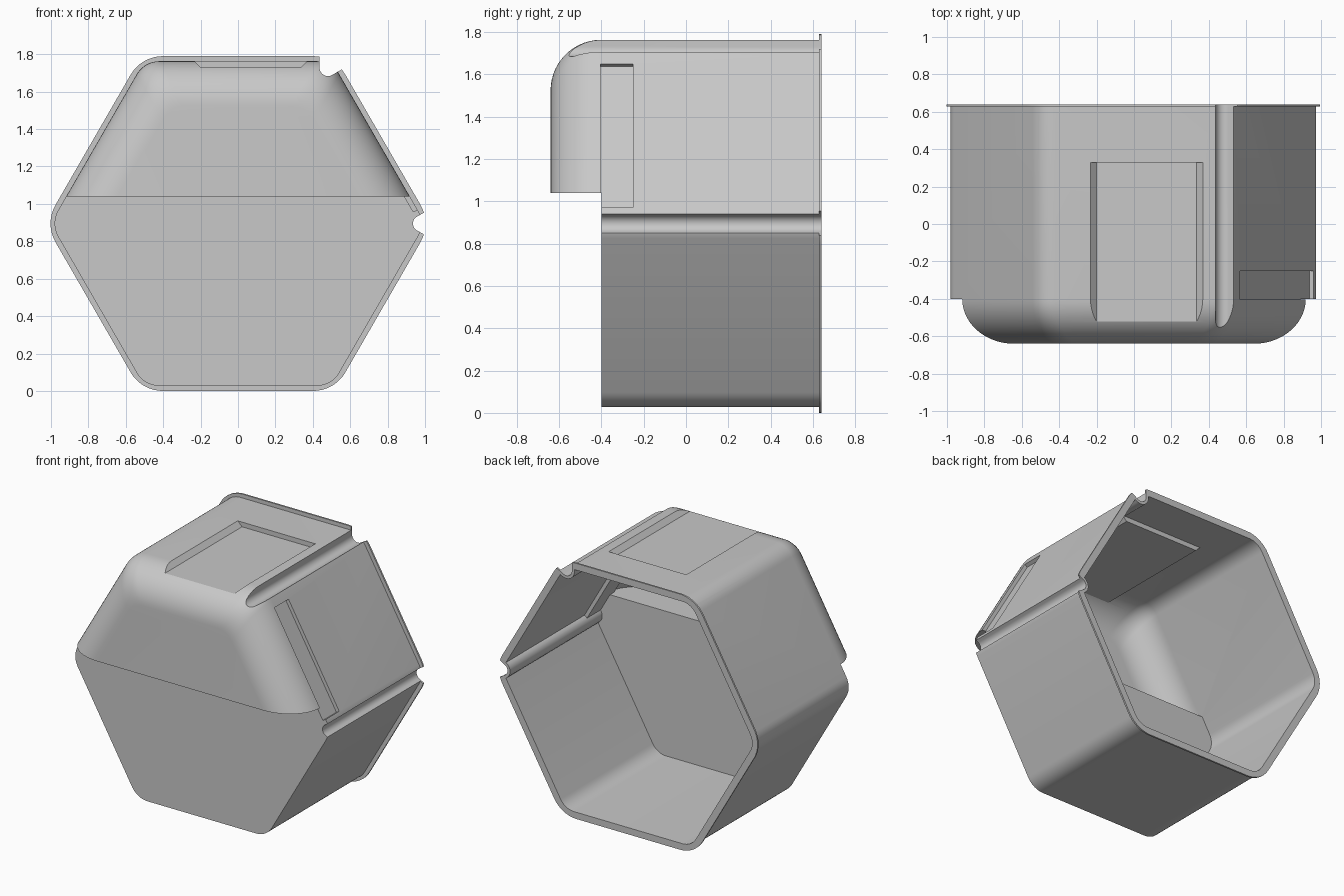
import bpy, bmesh
from math import sin, cos, pi, radians

cube = bpy.data.objects.get("Cube")
if cube:
    bpy.data.objects.remove(cube, do_unlink=True)

CZ = 0.895        # height of the hexagon centre
BODY = 0.868      # centre to flat side of the body
WALL = 0.02       # shell thickness
FRONT = -0.40     # plane of the lower front wall
DOME = 0.24       # fillet radius of the upper bulge
SHELF = 1.04      # underside of the bulge

grey = bpy.data.materials.new("plain grey")
grey.use_nodes = True
grey.diffuse_color = (0.58, 0.58, 0.58, 1)
grey.node_tree.nodes["Principled BSDF"].inputs["Base Color"].default_value = (0.58, 0.58, 0.58, 1)


def loft(name, rings):
    """Closed solid through rings of (x, y, z) points."""
    bm = bmesh.new()
    loops = [[bm.verts.new(p) for p in ring] for ring in rings]
    n = len(loops[0])
    for a, b in zip(loops, loops[1:]):
        for i in range(n):
            j = (i + 1) % n
            bm.faces.new((a[i], a[j], b[j], b[i]))
    bm.faces.new(loops[0])
    bm.faces.new(loops[-1])
    bmesh.ops.recalc_face_normals(bm, faces=bm.faces)
    mesh = bpy.data.meshes.new(name)
    bm.to_mesh(mesh)
    bm.free()
    mesh.materials.append(grey)
    obj = bpy.data.objects.new(name, mesh)
    bpy.context.collection.objects.link(obj)
    return obj


def prism(name, outline, y0, y1):
    return loft(name, [[(x, y, z) for x, z in outline] for y in (y0, y1)])


def hexagon(apothem, r, steps=8):
    """Rounded hexagon outline in x and z."""
    pts = []
    d = (apothem - r) / cos(pi / 6)
    for k in range(6):
        a = k * pi / 3
        for i in range(steps + 1):
            b = a + pi / 3 * (i / steps - 0.5)
            pts.append((d * cos(a) + r * cos(b), CZ + d * sin(a) + r * sin(b)))
    return pts


def combine(target, tool, operation="DIFFERENCE"):
    mod = target.modifiers.new("combine", "BOOLEAN")
    mod.operation = operation
    mod.solver = "EXACT"
    mod.object = tool
    bpy.context.view_layer.objects.active = target
    bpy.ops.object.modifier_apply(modifier=mod.name)
    bpy.data.objects.remove(tool, do_unlink=True)


def groove(angle, depth, r, grow):
    """Round channel along a corner, with walls square to both sides."""
    a = radians(angle)
    d = BODY / cos(pi / 6) - depth
    cx, cz = d * cos(a), CZ + d * sin(a)
    r += grow
    arc = [a + radians(120 + 120 * i / 16) for i in range(17)]
    pts = [(cx + r * cos(b), cz + r * sin(b)) for b in arc]
    for end, turn in ((pts[-1], -pi / 6), (pts[0], pi / 6)):
        pts.append((end[0] + 0.2 * cos(a + turn), end[1] + 0.2 * sin(a + turn)))
    return prism("groove_cutter", pts, -1, 1)


def top_recess(grow):
    floor, left, right = 1.73 - grow, -0.20 - grow, 0.335 + grow
    rise = 0.08
    pts = [(left, floor), (right, floor), (right + rise, floor + rise), (left - rise, floor + rise)]
    return prism("recess_cutter", pts, -0.8, 0.33 + grow)


def side_slot(grow):
    n, t = (cos(pi / 6), sin(pi / 6)), (-sin(pi / 6), cos(pi / 6))
    corners = [(0.843 - grow, -0.415 - grow), (0.95, -0.415 - grow),
               (0.95, 0.37 + grow), (0.843 - grow, 0.37 + grow)]
    pts = [(n[0] * d + t[0] * s, CZ + n[1] * d + t[1] * s) for d, s in corners]
    return prism("slot_cutter", pts, -0.405 - grow, -0.25 + grow)


def solid(name, grow, back):
    """Hexagonal body with a filleted bulge above the shelf, shrunk by grow."""
    rad, ap, r = DOME - grow, BODY - grow, 0.14 - grow
    stations = [(back, 0)]
    for i in range(15):
        a = i / 14 * pi / 2
        stations.append((FRONT - rad * sin(a), rad * (1 - cos(a))))
    obj = loft(name, [[(x, y, z) for x, z in hexagon(ap - inset, r)] for y, inset in stations])
    top = SHELF + grow
    combine(obj, prism("front_cutter", [(-2, -1), (2, -1), (2, top), (-2, top)], -2, FRONT + grow))
    return obj


def cut_details(obj, grow):
    combine(obj, groove(60, 0.04, 0.045, grow))
    combine(obj, groove(0, 0.025, 0.042, grow))
    combine(obj, top_recess(grow))
    combine(obj, side_slot(grow))


# Outer body with the thin rear flange
shell = solid("hexagonal_shell", 0, 0.635)
flange = prism("rear_flange", hexagon(CZ, 0.2), 0.628, 0.64)
combine(shell, flange, "UNION")
cut_details(shell, 0)

# Hollow inside that follows the bulge, grooves and recesses
hollow = solid("hollow_cutter", WALL, 0.8)
cut_details(hollow, WALL)
combine(shell, hollow)

# Smooth fillets with sharp edges kept
bpy.ops.object.select_all(action="DESELECT")
shell.select_set(True)
bpy.context.view_layer.objects.active = shell
bpy.ops.object.shade_smooth_by_angle(angle=radians(25))
